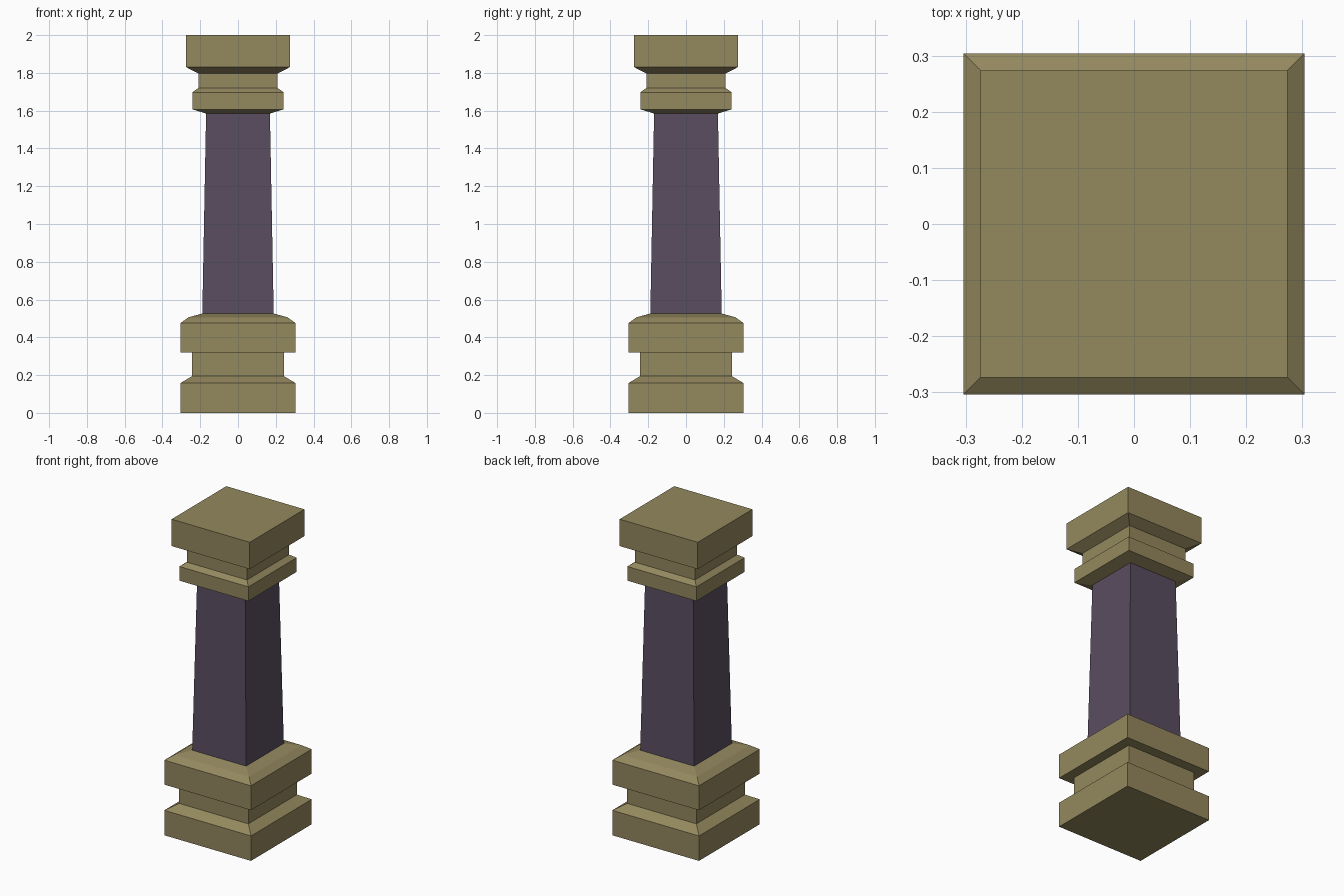
import bpy, bmesh

if "Cube" in bpy.data.objects:
    bpy.data.objects.remove(bpy.data.objects["Cube"])


def material(name, color):
    m = bpy.data.materials.new(name)
    m.diffuse_color = (*color, 1.0)
    m.use_nodes = True
    m.node_tree.nodes["Principled BSDF"].inputs["Base Color"].default_value = m.diffuse_color
    return m


stone = material("sandstone", (0.296, 0.246, 0.112))
purple = material("dark purple stone", (0.101, 0.074, 0.116))


def square_lathe(name, profile, mat, cap_bottom=False, cap_top=False):
    """Stack square rings from (half width, height) pairs."""
    bm = bmesh.new()
    rings = [[bm.verts.new((sx * r, sy * r, z))
              for sx, sy in ((-1, -1), (1, -1), (1, 1), (-1, 1))]
             for r, z in profile]
    for a, b in zip(rings, rings[1:]):
        for i in range(4):
            j = (i + 1) % 4
            bm.faces.new((a[i], a[j], b[j], b[i]))
    if cap_bottom:
        bm.faces.new(rings[0][::-1])
    if cap_top:
        bm.faces.new(rings[-1])
    mesh = bpy.data.meshes.new(name)
    bm.to_mesh(mesh)
    bm.free()
    mesh.materials.append(mat)
    obj = bpy.data.objects.new(name, mesh)
    bpy.context.collection.objects.link(obj)
    return obj


# Pedestal: plinth, recessed neck, upper block with sloped shoulder
square_lathe("base", [
    (0.304, 0.0), (0.304, 0.158), (0.243, 0.195), (0.243, 0.319),
    (0.304, 0.321), (0.304, 0.476), (0.262, 0.506), (0.189, 0.526),
], stone, cap_bottom=True)

# Tapered shaft, joined to the open rims of base and capital
square_lathe("shaft", [(0.189, 0.526), (0.169, 1.585)], purple)

# Capital: collar, recessed neck, top block
square_lathe("capital", [
    (0.169, 1.585), (0.242, 1.607), (0.242, 1.697), (0.21, 1.72),
    (0.21, 1.797), (0.274, 1.83), (0.274, 2.0),
], stone, cap_top=True)
